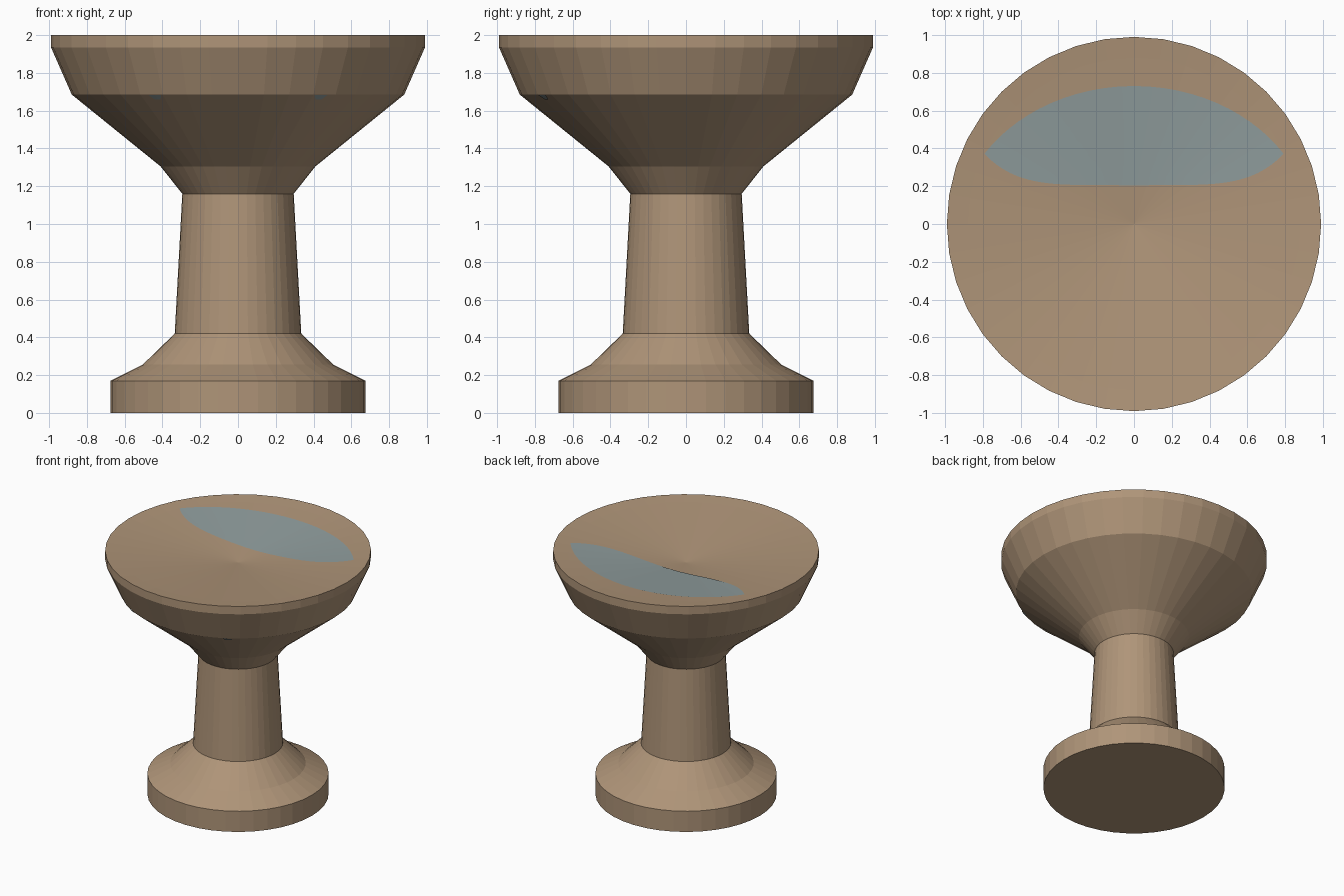
import bpy, bmesh, math

if "Cube" in bpy.data.objects:
    bpy.data.objects.remove(bpy.data.objects["Cube"])

SIDES = 40


def material(name, rgb):
    m = bpy.data.materials.new(name)
    m.diffuse_color = (*rgb, 1)
    m.use_nodes = True
    m.node_tree.nodes["Principled BSDF"].inputs["Base Color"].default_value = m.diffuse_color
    return m


stone = material("tan stone", (0.43, 0.30, 0.19))
blue = material("water blue", (0.28, 0.34, 0.34))


def add_object(name, bm, mat):
    me = bpy.data.meshes.new(name)
    bm.to_mesh(me)
    bm.free()
    me.materials.append(mat)
    ob = bpy.data.objects.new(name, me)
    bpy.context.collection.objects.link(ob)
    return ob


def lathe(name, profile, mat):
    """Spin (radius, height) points about z; closed ends where radius is 0."""
    bm = bmesh.new()
    verts = [bm.verts.new((r, 0, z)) for r, z in profile]
    edges = [bm.edges.new(p) for p in zip(verts, verts[1:])]
    bmesh.ops.spin(bm, geom=verts + edges, cent=(0, 0, 0), axis=(0, 0, 1),
                   angle=math.tau, steps=SIDES, use_merge=False)
    bmesh.ops.remove_doubles(bm, verts=bm.verts, dist=1e-4)
    bmesh.ops.recalc_face_normals(bm, faces=bm.faces)
    return add_object(name, bm, mat)


# Stepped foot, tapered column and wide basin with a shallow dished top
lathe("foot", [(0, 0), (0.675, 0), (0.675, 0.17), (0.505, 0.255),
               (0.335, 0.42), (0, 0.42)], stone)
lathe("column", [(0, 0.42), (0.335, 0.42), (0.295, 1.16), (0, 1.16)], stone)
lathe("basin", [(0, 1.16), (0.295, 1.16), (0.41, 1.305), (0.88, 1.685),
                (0.99, 1.935), (0.99, 2.0), (0.88, 1.988), (0, 1.9)], stone)


def grid_patch(name, point, nu, nv, mat):
    """Surface patch through point(u, v), with u and v from 0 to 1."""
    bm = bmesh.new()
    rows = [[bm.verts.new(point(i / nu, j / nv)) for j in range(nv + 1)]
            for i in range(nu + 1)]
    for a, b in zip(rows, rows[1:]):
        for j in range(nv):
            bm.faces.new((a[j], b[j], b[j + 1], a[j + 1]))
    bmesh.ops.remove_doubles(bm, verts=bm.verts, dist=1e-5)
    return add_object(name, bm, mat)


# Lens-shaped pool lying on the dish towards the back
def pool_point(u, v):
    x = -0.79 * math.cos(math.pi * u)
    front = 0.205 + 0.165 * (abs(x) / 0.79) ** 5
    back = -0.05 + 0.78 * math.sqrt(1 - (x / 0.94) ** 2)
    y = front + (max(back, front) - front) * v
    r = math.hypot(x, y)
    return x, y, 1.9 + 0.1 * r + 0.004


pool = grid_patch("water", pool_point, 32, 10, blue)
pool.data.shade_smooth()

# Two tiny wet flecks under the front of the basin
for side, label in ((-1, "left"), (1, "right")):
    def fleck_point(u, v, side=side):
        z = 1.66 + 0.022 * v
        r = 0.88 - (1.685 - z) * 0.47 / 0.38 + 0.004
        a = math.radians(-90 + side * (30 + 5 * (u - 0.5) * side * (0.5 + 0.5 * v)))
        return r * math.cos(a), r * math.sin(a), z
    grid_patch("water_fleck_" + label, fleck_point, 2, 1, blue)
